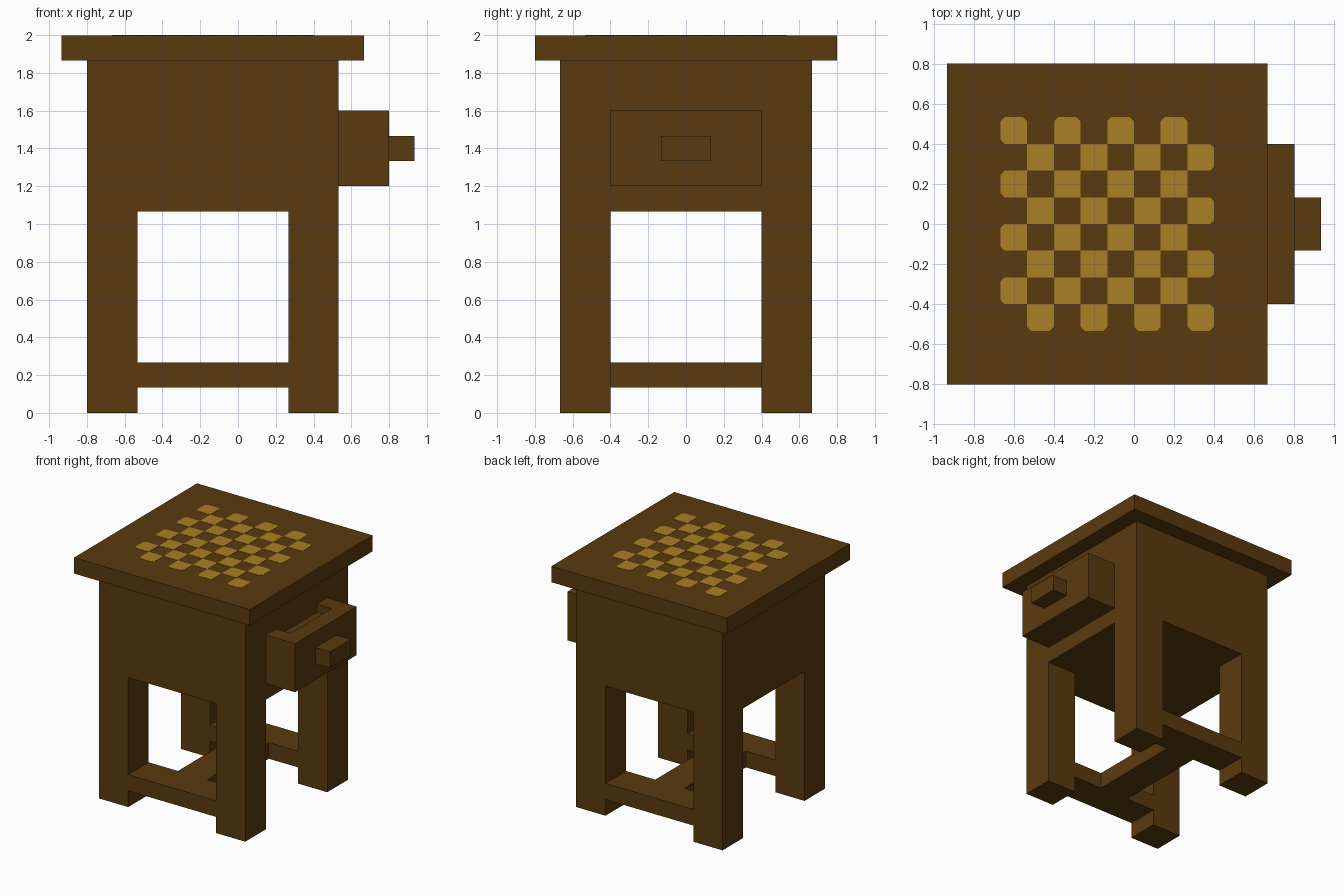
import bpy, bmesh

if "Cube" in bpy.data.objects:
    bpy.data.objects.remove(bpy.data.objects["Cube"])

U = 2 / 15  # block unit: the table is 15 units tall


def material(name, rgb):
    m = bpy.data.materials.new(name)
    m.diffuse_color = (*rgb, 1)
    m.use_nodes = True
    m.node_tree.nodes["Principled BSDF"].inputs["Base Color"].default_value = m.diffuse_color
    return m


dark_wood = material("dark wood", (0.102, 0.042, 0.0044))
light_wood = material("light wood", (0.402, 0.216, 0.0168))


def add_object(name, bm, mat):
    bmesh.ops.recalc_face_normals(bm, faces=bm.faces)
    mesh = bpy.data.meshes.new(name)
    bm.to_mesh(mesh)
    bm.free()
    mesh.materials.append(mat)
    obj = bpy.data.objects.new(name, mesh)
    bpy.context.collection.objects.link(obj)
    return obj


def box(name, x, y, z):
    """Box from (min, max) ranges given in block units."""
    bm = bmesh.new()
    bmesh.ops.create_cube(bm, size=1)
    for v in bm.verts:
        for i, (lo, hi) in enumerate((x, y, z)):
            v.co[i] = U * (hi if v.co[i] > 0 else lo)
    return add_object(name, bm, dark_wood)


def cut(target, name, x, y, z):
    cutter = box(name, x, y, z)
    cutter.hide_render = True
    cutter.hide_viewport = True
    mod = target.modifiers.new(name, 'BOOLEAN')
    mod.operation = 'DIFFERENCE'
    mod.solver = 'EXACT'
    mod.object = cutter


# Body with four legs: one block with two crossing openings
body = box("body_and_legs", (-6, 4), (-5, 5), (0, 14))
cut(body, "front_opening_cutter", (-4, 2), (-6, 6), (-1, 8))
cut(body, "side_opening_cutter", (-7, 5), (-3, 3), (-1, 8))

# H-shaped stretchers
box("front_stretcher", (-4, 2), (-5, -3), (1, 2))
box("back_stretcher", (-4, 2), (3, 5), (1, 2))
box("middle_stretcher", (-2, 0), (-3, 3), (1, 2))

# Half-open drawer with a shallow recess, and its knob
drawer = box("drawer", (4, 6), (-3, 3), (9, 12))
cut(drawer, "drawer_recess_cutter", (3, 5), (-2, 2), (11.5, 13))
box("drawer_knob", (6, 7), (-1, 1), (10, 11))

# Tabletop
TOP = 15 - 0.015
box("tabletop", (-7, 5), (-6, 6), (14, TOP))

# Board of light squares, clipped at the corners that touch no other square
bm = bmesh.new()
clip = 0.15
for col in range(8):
    for row in range(8):
        if (col + row) % 2 == 0:
            continue
        outline = []
        for sx, sy in ((-1, -1), (1, -1), (1, 1), (-1, 1)):
            cx = col - 4.5 + sx / 2
            cy = row - 3.5 + sy / 2
            if 0 <= col + sx < 8 and 0 <= row + sy < 8:
                outline.append((cx, cy))
            else:
                ends = [(cx - sx * clip, cy), (cx, cy - sy * clip)]
                outline += ends if sx * sy < 0 else ends[::-1]
        face = bm.faces.new([bm.verts.new((px * U, py * U, TOP * U)) for px, py in outline])
        raised = bmesh.ops.extrude_face_region(bm, geom=[face])
        for v in raised["geom"]:
            if isinstance(v, bmesh.types.BMVert):
                v.co.z = 15 * U
add_object("board_squares", bm, light_wood)
